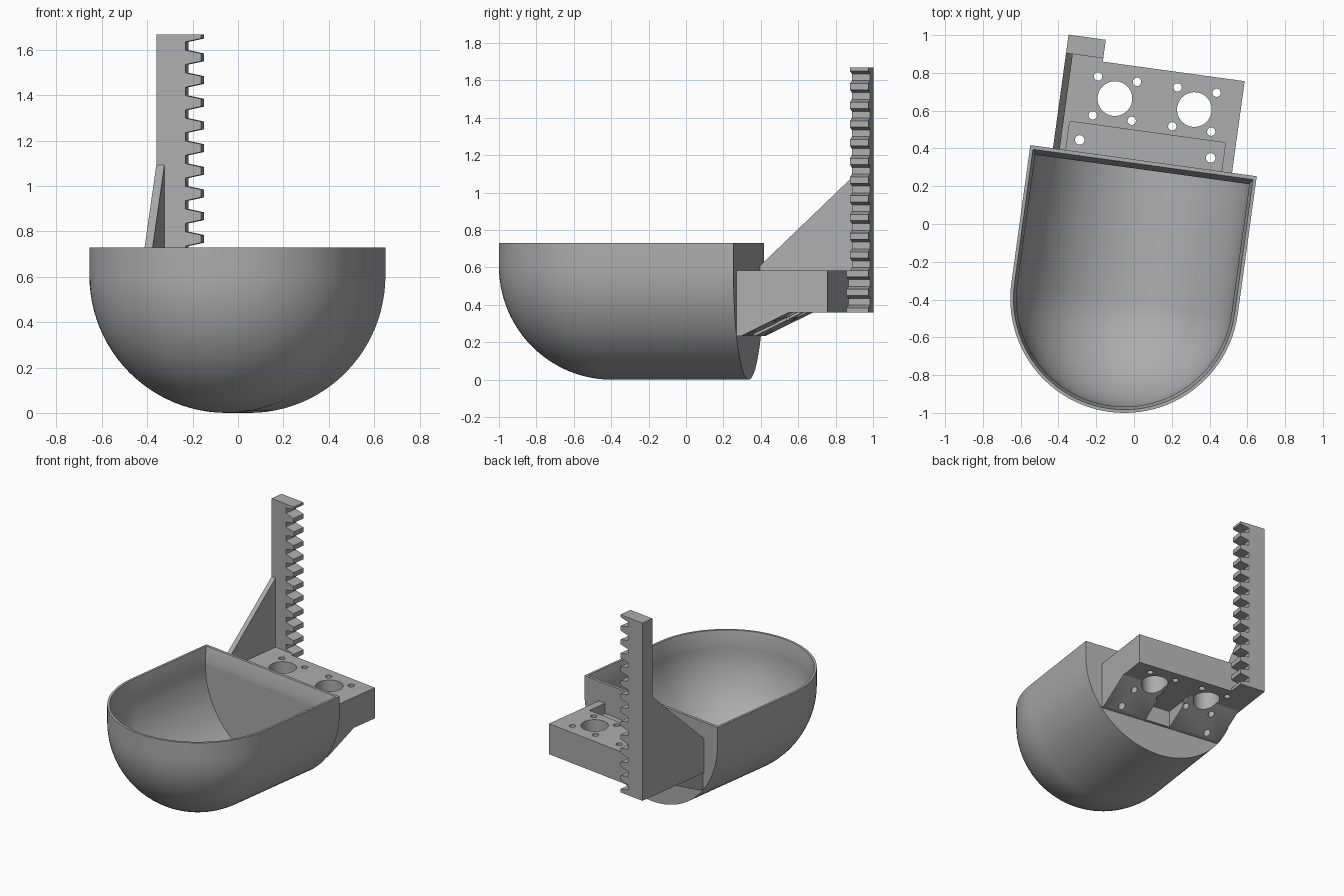
import bpy, bmesh, math
from mathutils import Matrix, Vector

if "Cube" in bpy.data.objects:
    bpy.data.objects.remove(bpy.data.objects["Cube"], do_unlink=True)

grey = bpy.data.materials.new("plain_grey")
grey.use_nodes = True
grey.diffuse_color = (0.42, 0.42, 0.42, 1)
grey.node_tree.nodes["Principled BSDF"].inputs["Base Color"].default_value = (0.42, 0.42, 0.42, 1)

# The whole assembly is turned slightly about the bowl centre
PLACE = Matrix.Translation((-0.05, -0.395, 0)) @ Matrix.Rotation(math.radians(-7.83), 4, 'Z')
R, BACK, TOP = 0.605, 0.737, 0.73
LEFT, RIGHT, REAR = -0.484, 0.473, 1.227
BASE, DECK = 0.36, 0.585


def finish(name, bm, smooth=False):
    bmesh.ops.remove_doubles(bm, verts=bm.verts, dist=1e-5)
    bmesh.ops.recalc_face_normals(bm, faces=bm.faces)
    mesh = bpy.data.meshes.new(name)
    bm.to_mesh(mesh)
    bm.free()
    mesh.materials.append(grey)
    ob = bpy.data.objects.new(name, mesh)
    bpy.context.collection.objects.link(ob)
    ob.matrix_world = PLACE
    if smooth:
        activate(ob)
        bpy.ops.object.shade_smooth_by_angle(angle=math.radians(30))
    return ob


def activate(ob):
    bpy.ops.object.select_all(action='DESELECT')
    ob.select_set(True)
    bpy.context.view_layer.objects.active = ob


def prism(name, points, offset):
    """Extrude a closed 3D outline by an offset."""
    bm = bmesh.new()
    face = bm.faces.new([bm.verts.new(p) for p in points])
    new = bmesh.ops.extrude_face_region(bm, geom=[face], use_keep_orig=True)
    verts = [g for g in new["geom"] if isinstance(g, bmesh.types.BMVert)]
    bmesh.ops.translate(bm, verts=verts, vec=Vector(offset))
    return finish(name, bm)


def box(name, x0, x1, y0, y1, z0, z1):
    return prism(name, [(x0, y0, z0), (x1, y0, z0), (x1, y1, z0), (x0, y1, z0)], (0, 0, z1 - z0))


def cut(ob, cutter):
    mod = ob.modifiers.new("cut", 'BOOLEAN')
    mod.operation, mod.object, mod.solver = 'DIFFERENCE', cutter, 'EXACT'
    bpy.context.view_layer.update()
    activate(ob)
    bpy.ops.object.modifier_apply(modifier="cut")


# Bowl: outer rings rise to the rim, inner rings go back down
def rings(radius, back, steps=24):
    arc = [i / steps * math.pi / 2 for i in range(steps + 1)]
    return [(radius * math.sin(a), R - radius * math.cos(a), back) for a in arc]


inner_r, inner_back = 0.572, 0.69
profile = rings(R, BACK) + [(R, TOP, BACK), (0.588, TOP, BACK - 0.02)]
profile += [(inner_r, 0.645, inner_back)] + rings(inner_r, inner_back)[::-1]
bm = bmesh.new()
SEG = 48
loops = []
for r, z, back in profile:
    plan = [(-r, back)]
    plan += [(r * math.cos(t), r * math.sin(t))
             for t in (math.pi * (1 + i / SEG) for i in range(SEG + 1))]
    plan += [(r, back)]
    loops.append([bm.verts.new((x, y, z)) for x, y in plan])
for low, high in zip(loops, loops[1:]):
    for i in range(len(low)):
        j = (i + 1) % len(low)
        bm.faces.new((low[i], low[j], high[j], high[i]))
bmesh.ops.remove_doubles(bm, verts=bm.verts, dist=1e-5)
bmesh.ops.dissolve_degenerate(bm, dist=1e-5, edges=bm.edges)
finish("bowl", bm, smooth=True)

# Sensor platform with its wall flange and underside ramps
platform = box("sensor_platform", LEFT, RIGHT, BACK - 0.02, REAR, BASE, DECK)
box("wall_flange", -RIGHT, RIGHT, BACK - 0.02, 0.757, 0.235, BASE)
ramps = []
for side, x0, x1 in (("left", 0.13, RIGHT), ("right", -RIGHT, -0.07)):
    outline = [(x0, 0.75, 0.235), (x0, 0.765, 0.235), (x0, 1.02, BASE), (x0, 0.75, BASE)]
    ramps.append(prism(side + "_ramp", outline, (x1 - x0, 0, 0)))

# Holes: two sensor eyes with four screws each, and two mounting screws
holes = [(x, 0.80, 0.025) for x in (-0.35, 0.35)]
for cx in (-0.195, 0.23):
    holes.append((cx, 1.042, 0.092))
    holes += [(cx + sx * 0.104, 1.042 + sy * 0.104, 0.022) for sx in (-1, 1) for sy in (-1, 1)]
bm = bmesh.new()
for x, y, r in holes:
    bmesh.ops.create_cone(bm, cap_ends=True, segments=32, radius1=r, radius2=r, depth=1.0,
                          matrix=Matrix.Translation((x, y, 0.4)))
drill = finish("hole_cutter", bm)
pocket = box("pocket_cutter", -0.415, 0.417, BACK, 0.89, 0.51, 0.8)
cut(platform, pocket)
for ob in [platform] + ramps:
    cut(ob, drill)
    activate(ob)
    bpy.ops.object.shade_smooth_by_angle(angle=math.radians(30))
for helper in (drill, pocket):
    bpy.data.objects.remove(helper, do_unlink=True)


# Toothed rack; its foot is slightly deeper where it meets the platform
def rack(name, y0, y1, top):
    tip, root = -0.285, -0.355
    pts = [(LEFT, BASE), (tip, BASE)]
    for k in range(12, -1, -1):
        z = 1.617 - 0.1 * k
        if z + 0.04 < top:
            pts += [(tip, z - 0.033), (root, z - 0.018), (root, z + 0.018), (tip, z + 0.033)]
    pts += [(tip, top), (LEFT, top)]
    prism(name, [(x, y0, z) for x, z in pts], (0, y1 - y0, 0))


rack("toothed_rack", 1.245, 1.344, 1.668)
rack("rack_foot", REAR - 0.002, 1.245, DECK)

# Triangular brace between the bowl and the rack
brace = [(BACK - 0.01, BASE), (1.25, BASE), (1.25, 1.098), (BACK - 0.01, 0.6)]
prism("rack_brace", [(LEFT, y, z) for y, z in brace], (0.036, 0, 0))
